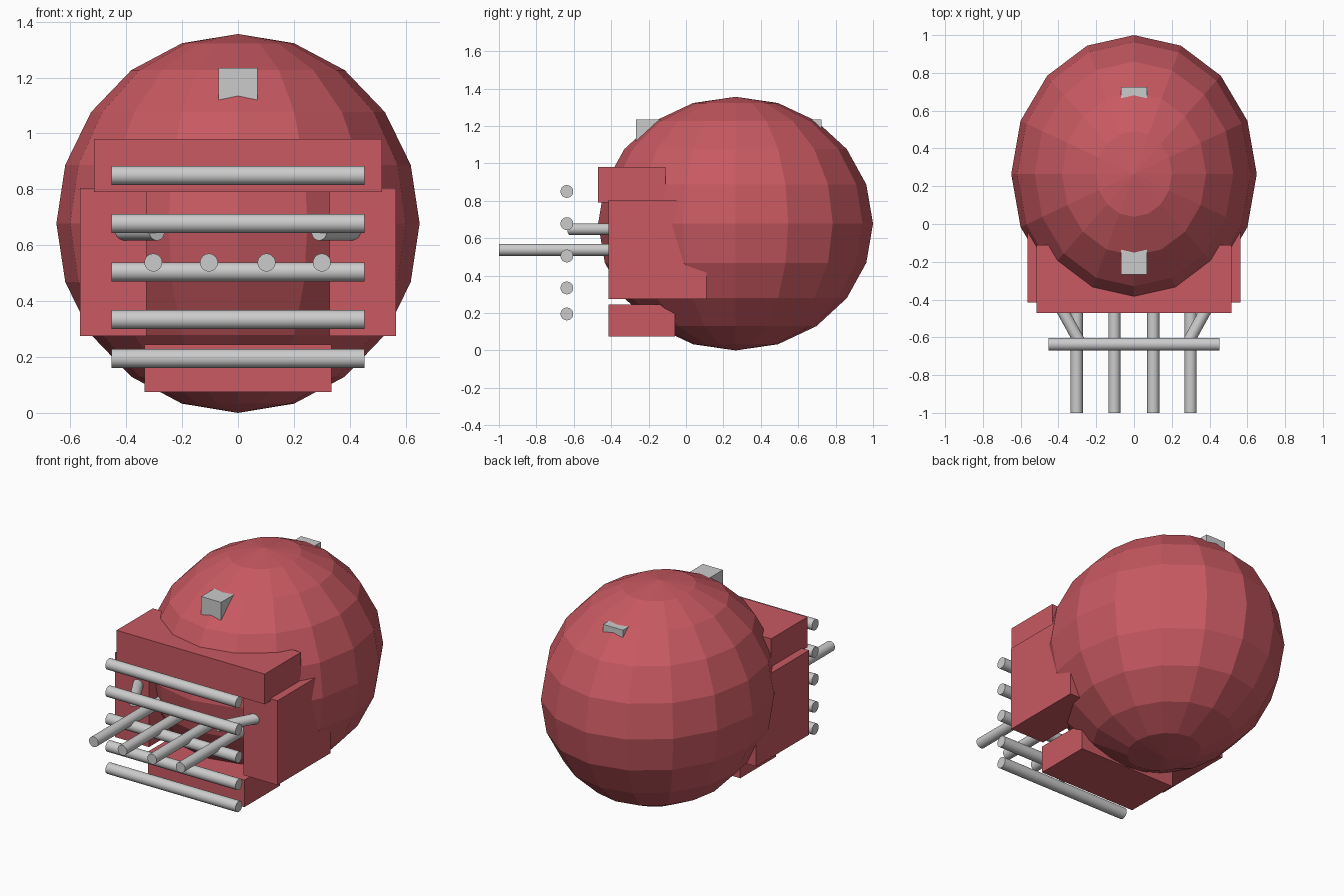
import bpy, math
from mathutils import Vector

if "Cube" in bpy.data.objects:
    bpy.data.objects.remove(bpy.data.objects["Cube"])

red = bpy.data.materials.new("red_shell")
red.diffuse_color = (0.58, 0.10, 0.12, 1)
red.use_nodes = True
red.node_tree.nodes["Principled BSDF"].inputs["Base Color"].default_value = red.diffuse_color


def box(name, x, y, z, mat=None):
    """Box from (min, max) ranges on each axis."""
    bpy.ops.mesh.primitive_cube_add(size=1, location=[(a + b) / 2 for a, b in (x, y, z)])
    ob = bpy.context.object
    ob.name = name
    ob.scale = [b - a for a, b in (x, y, z)]
    bpy.ops.object.transform_apply(location=False, rotation=False, scale=True)
    if mat:
        ob.data.materials.append(mat)
    return ob


def bar(name, start, end, radius=0.033):
    """Round bar between two points."""
    a, b = Vector(start), Vector(end)
    bpy.ops.mesh.primitive_cylinder_add(vertices=32, radius=radius, depth=(b - a).length,
                                        location=(a + b) / 2)
    ob = bpy.context.object
    ob.name = name
    ob.rotation_euler = (b - a).to_track_quat('Z', 'Y').to_euler()
    bpy.ops.object.shade_smooth_by_angle(angle=math.radians(40))
    return ob


# Faceted helmet shell
bpy.ops.mesh.primitive_uv_sphere_add(segments=16, ring_count=10, radius=1,
                                     location=(0, 0.265, 0.678))
shell = bpy.context.object
shell.name = "helmet_shell"
shell.scale = (0.65, 0.735, 0.678)
bpy.ops.object.transform_apply(location=False, rotation=False, scale=True)
shell.data.materials.append(red)

# Face frame
box("brow_block", (-0.515, 0.515), (-0.47, -0.11), (0.79, 0.98), red)
box("chin_block", (-0.335, 0.335), (-0.415, -0.06), (0.075, 0.245), red)
for side, s in (("left", -1), ("right", 1)):
    box(side + "_cheek_block", sorted((s * 0.328, s * 0.565)), (-0.415, 0.11),
        (0.275, 0.805), red)
    # Angled brace running back into the cheek
    bar(side + "_brace", (s * 0.29, -0.62, 0.648), (s * 0.45, -0.33, 0.648), 0.031)

# Horizontal face guard bars
for i, z in enumerate((0.85, 0.678, 0.505, 0.334, 0.195)):
    bar(f"guard_bar_{i + 1}", (-0.452, -0.637, z), (0.452, -0.637, z), 0.034)

# Forward-pointing bars
for i, x in enumerate((-0.303, -0.104, 0.102, 0.3)):
    bar(f"forward_bar_{i + 1}", (x, -1.0, 0.538), (x, -0.2, 0.538), 0.032)

# Crown strip poking out of the shell front and back
box("crown_strip", (-0.069, 0.069), (-0.267, 0.725), (1.09, 1.234))
